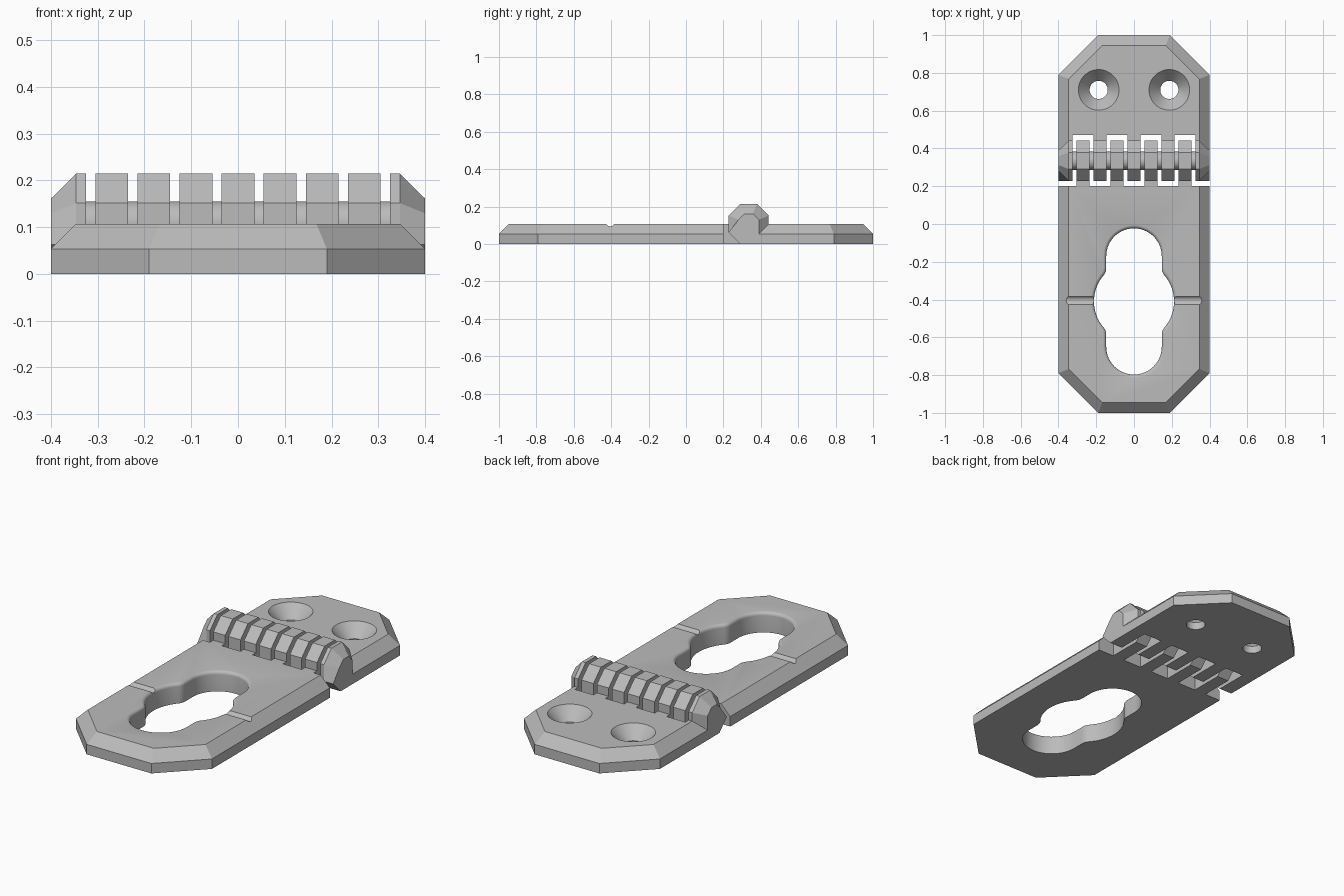
import bpy, bmesh
from math import pi, sin, cos, atan2, sqrt

cube = bpy.data.objects.get("Cube")
if cube:
    bpy.data.objects.remove(cube, do_unlink=True)

steel = bpy.data.materials.new("grey_steel")
steel.use_nodes = True
GREY = (0.5, 0.5, 0.5, 1)
steel.diffuse_color = GREY
steel.node_tree.nodes["Principled BSDF"].inputs["Base Color"].default_value = GREY

T = 0.107        # plate thickness
B = 0.054        # chamfer size
AXIS = 0.335     # hinge axis y, at height T
FRONT_EDGE = 0.2
BACK_EDGE = 2 * AXIS - FRONT_EDGE


def loft(name, loops):
    """Bridge equal-length loops of points and cap both ends."""
    bm = bmesh.new()
    rings = [[bm.verts.new(p) for p in loop] for loop in loops]
    n = len(rings[0])
    for a, b in zip(rings, rings[1:]):
        for i in range(n):
            j = (i + 1) % n
            bm.faces.new((a[i], a[j], b[j], b[i]))
    bm.faces.new(rings[0])
    bm.faces.new(rings[-1])
    bmesh.ops.remove_doubles(bm, verts=bm.verts, dist=1e-5)
    bmesh.ops.recalc_face_normals(bm, faces=bm.faces)
    mesh = bpy.data.meshes.new(name)
    bm.to_mesh(mesh)
    bm.free()
    mesh.materials.append(steel)
    obj = bpy.data.objects.new(name, mesh)
    bpy.context.collection.objects.link(obj)
    return obj


def smooth(obj):
    bpy.ops.object.select_all(action='DESELECT')
    obj.select_set(True)
    bpy.context.view_layer.objects.active = obj
    bpy.ops.object.shade_smooth_by_angle(angle=pi / 6)


def cut(obj, cutters):
    """Subtract the cutters, apply, and remove them."""
    bpy.context.view_layer.objects.active = obj
    for c in cutters:
        c.hide_render = True
        mod = obj.modifiers.new("cut", 'BOOLEAN')
        mod.operation = 'DIFFERENCE'
        mod.solver = 'EXACT'
        mod.object = c
        bpy.ops.object.modifier_apply(modifier=mod.name)
        bpy.data.objects.remove(c, do_unlink=True)
    smooth(obj)


def plate(name, side, edge):
    """Leaf with clipped outer corners and chamfered rim; side is the y direction."""
    def outline(z, inset):
        k = inset * 0.414
        half = [(0.4 - inset, edge), (0.4 - inset, side * (0.79 - k)),
                (0.19 - k, side * (1 - inset))]
        pts = half + [(-x, y) for x, y in reversed(half)]
        return [(x, y, z) for x, y in pts]
    return loft(name, [outline(0, 0), outline(T - B, 0), outline(T, B)])


def circle(r, z, x=0, y=0, n=48):
    return [(x + r * cos(2 * pi * i / n), y + r * sin(2 * pi * i / n), z)
            for i in range(n)]


# Front leaf with its three-lobed slot
front_leaf = plate("front_leaf", -1, FRONT_EDGE)
MID, LOBE, BULGE, FILLET = -0.41, 0.147, 0.212, 0.06
LOBE_Y = 0.24                                   # lobe centre above the middle
FX = LOBE + FILLET
FY = sqrt((BULGE + FILLET) ** 2 - FX ** 2)


def slot_outline(z, d):
    def arc(cx, cy, r, a0, a1, n):
        return [(cx + r * cos(a0 + (a1 - a0) * i / n),
                 cy + r * sin(a0 + (a1 - a0) * i / n)) for i in range(n + 1)]
    a = atan2(FY, FX)
    quarter = (arc(0, LOBE_Y, LOBE + d, pi / 2, 0, 14)
               + arc(FX, FY, FILLET - d, pi, pi + a, 7)
               + arc(0, 0, BULGE + d, a, 0, 8))
    right = quarter + [(x, -y) for x, y in reversed(quarter[:-1])]
    full = right + [(-x, y) for x, y in reversed(right[1:-1])]
    return [(x, MID + y, z) for x, y in full]


R = 0.018                                       # rounded slot rim
levels = [slot_outline(-0.1, 0)]
for i in range(6):
    t = pi / 2 * i / 5
    levels.append(slot_outline(T - R + R * sin(t) + 0.0005 * (i == 5), R * (1 - cos(t))))
levels.append(slot_outline(T + 0.1, R))
slot = loft("slot_cutter", levels)

# Shallow cross groove
groove = loft("groove_cutter", [
    [(x, MID + 0.005 + p[0], T + 0.012 + p[1]) for p in
     [(0.025 * cos(2 * pi * i / 24), 0.025 * sin(2 * pi * i / 24)) for i in range(24)]]
    for x in (-0.5, 0.5)])
cut(front_leaf, [groove, slot])

# Back leaf with two countersunk screw holes
back_leaf = plate("back_leaf", 1, BACK_EDGE)
holes = []
for x in (-0.187, 0.187):
    profile = [(0.048, -0.1), (0.048, 0.04), (0.108, T + 0.0005), (0.108, T + 0.1)]
    holes.append(loft("screw_hole_cutter", [circle(r, z, x, 0.71) for r, z in profile]))
cut(back_leaf, holes)

# Octagonal knuckle profile with an arm running to the leaf edge (back direction)
H = T * 0.414
ARM = BACK_EDGE - AXIS
KNUCKLE = [(-T, T + H), (-H, 2 * T), (H, 2 * T), (T, T + H), (T, T),
           (ARM, T), (ARM, 0), (-H, 0), (-T, T - H)]


def ring(x, pts, s=1):
    return [(x, AXIS + s * y, z) for y, z in pts]


PITCH, W = 0.09, 0.035
for i in range(-3, 4):
    s = -1 if i % 2 else 1                      # odd knuckles join the front leaf
    x = i * PITCH
    loft("front_knuckle" if s < 0 else "back_knuckle",
         [ring(x - W, KNUCKLE, s), ring(x + W, KNUCKLE, s)])

# Outer knuckles with chamfered ends
h = B * 0.414
END = [(-B, T + h), (-h, T + B), (h, T + B), (B, T + h), (B, T - B),
       (ARM, T - B), (ARM, 0), (-H, 0), (-T, T - H)]
for m, side in ((1, "left"), (-1, "right")):
    loft(side + "_end_knuckle", [ring(m * 0.325, KNUCKLE), ring(m * (0.4 - B), KNUCKLE),
                                 ring(m * 0.4, END)])

# Hinge pin
pin = loft("hinge_pin", [
    [(x, AXIS + p[0], T + p[1]) for p in circle(0.048, 0, n=32)] for x in (-0.34, 0.34)])
smooth(pin)
